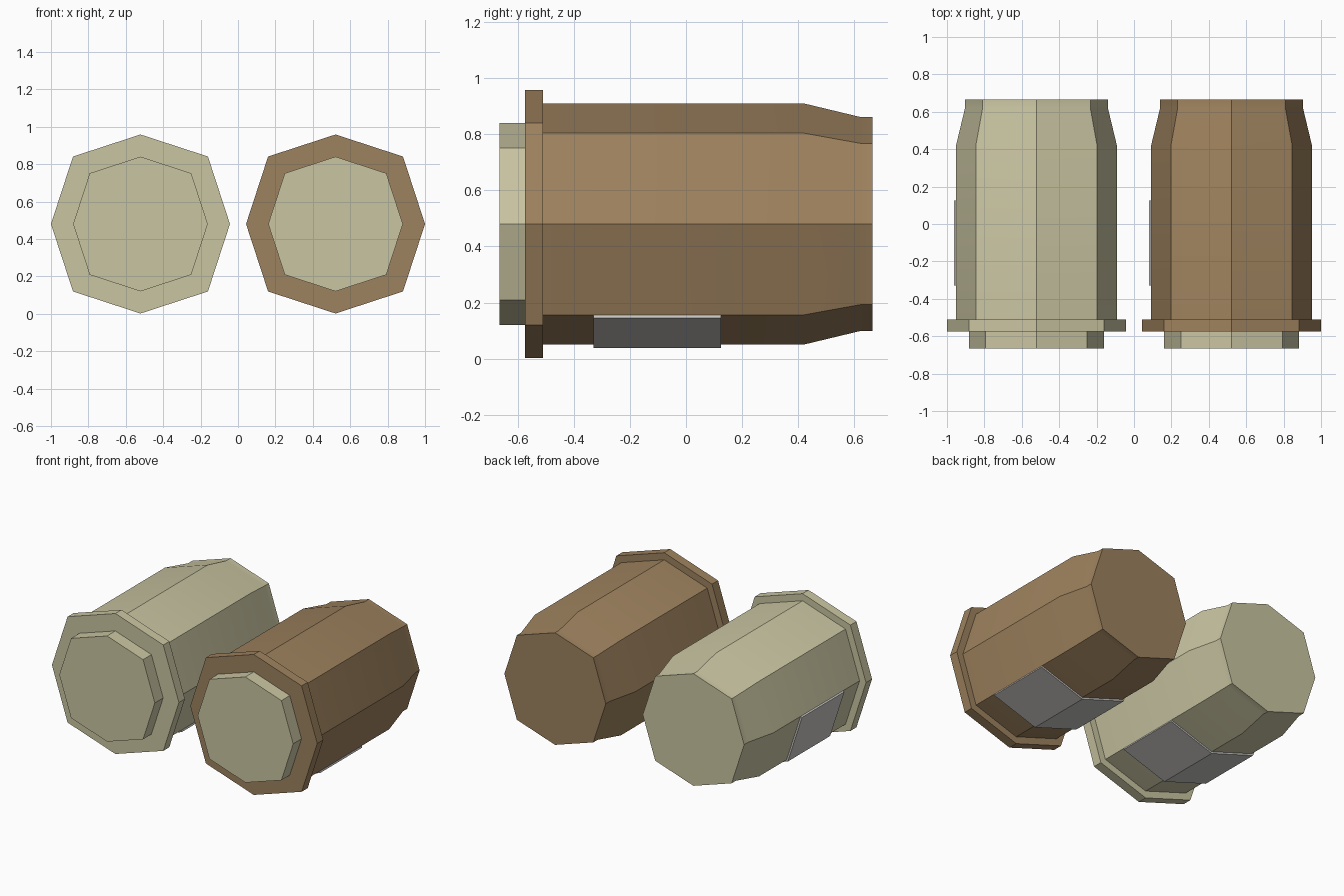
import bpy, bmesh, math

cube = bpy.data.objects.get("Cube")
if cube:
    bpy.data.objects.remove(cube, do_unlink=True)

CENTRE_Z = 0.48


def material(name, rgb):
    col = [(c / 255 / 12.92) if c < 11 else ((c / 255 + 0.055) / 1.055) ** 2.4 for c in rgb] + [1.0]
    m = bpy.data.materials.new(name)
    m.use_nodes = True
    m.diffuse_color = col
    bsdf = m.node_tree.nodes["Principled BSDF"]
    bsdf.inputs["Base Color"].default_value = col
    bsdf.inputs["Roughness"].default_value = 0.8
    return m


def corner(r, k):
    """Corner k of the octagon; diagonal corners sit slightly further out."""
    a = k * math.pi / 4
    d = r * (1.066 if k % 2 else 1.0)
    return d * math.cos(a), d * math.sin(a)


def make_object(name, bm, x, mat):
    bmesh.ops.recalc_face_normals(bm, faces=bm.faces)
    mesh = bpy.data.meshes.new(name)
    bm.to_mesh(mesh)
    bm.free()
    mesh.materials.append(mat)
    obj = bpy.data.objects.new(name, mesh)
    bpy.context.collection.objects.link(obj)
    obj.location = (x, 0, CENTRE_Z)
    return obj


def octagon_loft(name, sections, x, mat):
    """Closed octagonal solid along y through (y, radius) sections."""
    bm = bmesh.new()
    rings = []
    for y, r in sections:
        pts = [corner(r, k) for k in range(8)]
        rings.append([bm.verts.new((px, y, pz)) for px, pz in pts])
    for a, b in zip(rings, rings[1:]):
        for k in range(8):
            n = (k + 1) % 8
            bm.faces.new((a[k], a[n], b[n], b[k]))
    bm.faces.new(rings[0])
    bm.faces.new(rings[-1])
    obj = make_object(name, bm, x, mat)
    bpy.ops.object.select_all(action='DESELECT')
    obj.select_set(True)
    bpy.context.view_layer.objects.active = obj
    bpy.ops.object.shade_smooth_by_angle(angle=math.radians(30))
    return obj


def label_band(name, x, mat):
    """Thin band wrapped over three lower sides of the body."""
    bm = bmesh.new()
    rows = []
    for k in range(4, 8):
        px, pz = corner(0.43, k)
        rows.append([bm.verts.new((px, y, pz)) for y in (-0.33, 0.125)])
    for a, b in zip(rows, rows[1:]):
        bm.faces.new((a[0], a[1], b[1], b[0]))
    obj = make_object(name, bm, x, mat)
    mod = obj.modifiers.new("thickness", 'SOLIDIFY')
    mod.thickness = 0.024
    mod.offset = 0
    mod.use_even_offset = True


cream = material("cream", (202, 197, 162))
brown = material("brown", (158, 130, 94))
grey = material("light grey", (200, 198, 196))

# Two matching canisters side by side, each with a cream front cap
for side, x, mat in (("right", -0.5215, cream), ("left", 0.5215, brown)):
    octagon_loft(side + "_body", [(-0.51, 0.43), (0.42, 0.43), (0.62, 0.382), (0.665, 0.382)], x, mat)
    octagon_loft(side + "_rim", [(-0.575, 0.4785), (-0.51, 0.4785)], x, mat)
    octagon_loft(side + "_front_cap", [(-0.665, 0.36), (-0.575, 0.36)], x, cream)
    label_band(side + "_label", x, grey)
